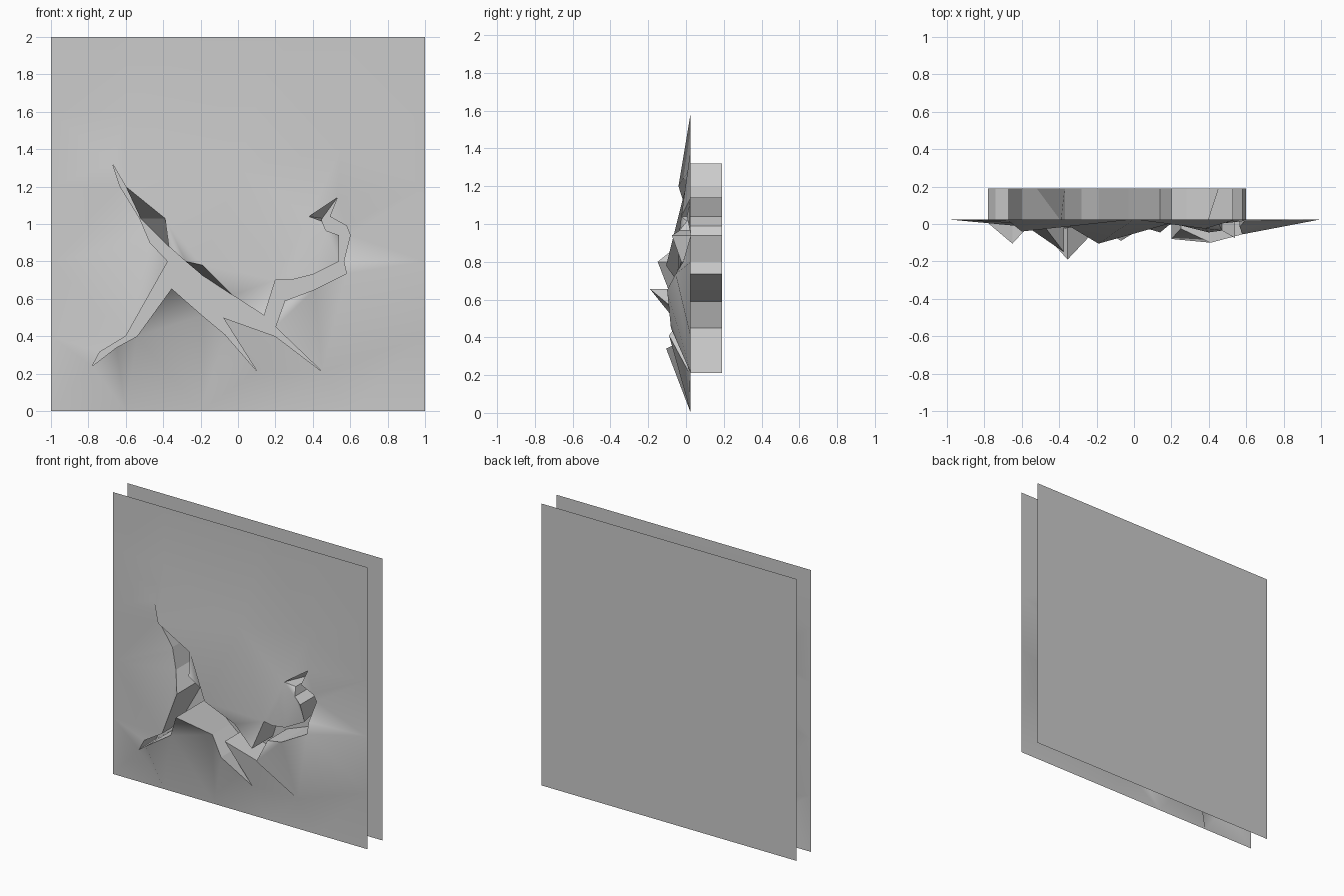
import bpy
from mathutils import Vector
from mathutils.geometry import delaunay_2d_cdt

FRONT = 0.025   # resting plane of the cracked sheet
BACK = 0.19     # plane of the rear panel

cube = bpy.data.objects.get("Cube")
if cube:
    bpy.data.objects.remove(cube, do_unlink=True)

plaster = bpy.data.materials.new("grey plaster")
plaster.use_nodes = True
grey = (0.6, 0.6, 0.6, 1)
plaster.diffuse_color = grey
plaster.node_tree.nodes["Principled BSDF"].inputs["Base Color"].default_value = grey


def make_part(name, verts, faces, smooth=False):
    mesh = bpy.data.meshes.new(name)
    mesh.from_pydata(verts, [], faces)
    mesh.materials.append(plaster)
    mesh.polygons.foreach_set("use_smooth", [smooth] * len(mesh.polygons))
    mesh.update()
    part = bpy.data.objects.new(name, mesh)
    bpy.context.collection.objects.link(part)
    return part


def inside(point, loop):
    """Even-odd test of a point against a closed outline."""
    hit = False
    for a, b in zip(loop, loop[1:] + loop[:1]):
        if (a.y > point.y) != (b.y > point.y):
            if point.x < a.x + (point.y - a.y) * (b.x - a.x) / (b.y - a.y):
                hit = not hit
    return hit


# Crack outline as x, z and how far the lip is pushed out to the front
upper_lip = [
    (-.67, 1.32, .01), (-.6, 1.2, .065), (-.39, 1.03, .01), (-.37, .88, .05),
    (-.28, .8, .03), (-.19, .78, .13), (-.03, .62, .02), (.14, .51, .07),
    (.2, .7, .02), (.28, .7, .04), (.4, .73, .07), (.54, .8, .05),
    (.54, .94, .1), (.47, .965, .06), (.45, 1.015, .02), (.38, 1.04, .05),
    (.53, 1.14, 0)]
right_lip = [
    (.49, 1.04, .02), (.58, .99, .01), (.6, .94, 0), (.565, .8, .04),
    (.58, .735, .08), (.41, .65, .125), (.25, .59, .05), (.2, .45, .105),
    (.45, .21, 0)]
lower_lip = [
    (.2, .4, .03), (-.08, .5, .06), (.1, .215, .01), (-.07, .41, .115),
    (-.19, .51, .04), (-.355, .655, .215), (-.54, .4, .01), (-.65, .34, .13),
    (-.78, .24, .02), (-.74, .315, .02), (-.6, .4, .02), (-.375, .8, .175),
    (-.47, .9, .05), (-.525, 1.03, .01), (-.63, 1.2, .02)]
lip = upper_lip + right_lip + lower_lip
count = len(lip)
outline = [Vector((x, z)) for x, z, _ in lip]

# Lip points whose cavity wall slants to a different place at the back
slanted = {2: (-.52, 1.03), 5: (-.19, .725), 11: (.495, .8), 15: (.45, 1.03)}

# Flat points: the sheet border and a few above the crack
steps = [-1 + 0.4 * i for i in range(5)]
border = []
for s in steps:
    border += [Vector((s, 0)), Vector((1, s + 1)), Vector((-s, 2)), Vector((-1, 1 - s))]
rest = [Vector(p) for p in ((-.6, 1.59), (0, 1.3), (.55, 1.4))]

# Cracked front sheet
edges = [(i, (i + 1) % count) for i in range(count)]
points, _, tris, sources, _, _ = delaunay_2d_cdt(
    outline + border + rest, edges, [], 0, 1e-5)
sheet_verts = []
for p, source in zip(points, sources):
    lips = [i for i in source if i < count]
    push = lip[lips[0]][2] if lips else 0
    sheet_verts.append((p.x, FRONT - push, p.y))
sheet_faces = []
for tri in tris:
    centre = sum((points[i] for i in tri), Vector((0, 0))) / len(tri)
    if not inside(centre, outline):
        sheet_faces.append(tri)
make_part("cracked_sheet", sheet_verts, sheet_faces, smooth=True)

# Walls of the crack running back to the rear panel
front_ring = [(x, FRONT - push, z) for x, z, push in lip]
back_ring = []
for i, (x, z, _) in enumerate(lip):
    bx, bz = slanted.get(i, (x, z))
    back_ring.append((bx, BACK, bz))
walls = [(a, b, count + b, count + a) for a, b in edges]
make_part("crack_walls", front_ring + back_ring, walls)

# Rear panel
corners = [(-1, BACK, 0), (1, BACK, 0), (1, BACK, 2), (-1, BACK, 2)]
make_part("rear_panel", corners, [(0, 3, 2, 1)])
